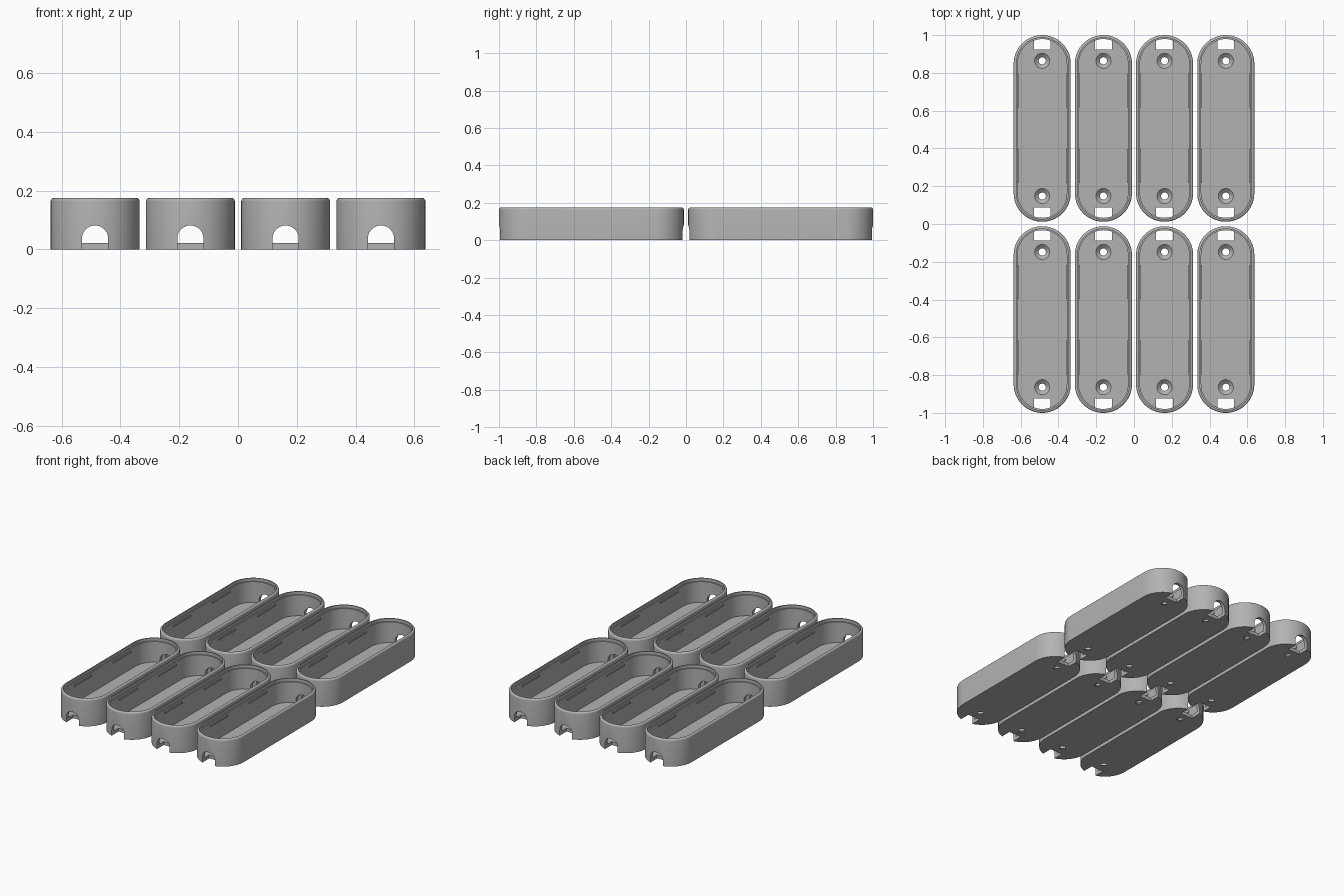
import bpy, bmesh, math
from math import sin, cos, pi

if "Cube" in bpy.data.objects:
    bpy.data.objects.remove(bpy.data.objects["Cube"])

WIDTH, LENGTH, HEIGHT, FLOOR = 0.302, 0.988, 0.175, 0.022
RADIUS = WIDTH / 2
STRAIGHT = LENGTH / 2 - RADIUS
PITCH_X, PITCH_Y = 0.324, 1.012

grey = bpy.data.materials.new("plain grey")
grey.use_nodes = True
GREY = (0.45, 0.45, 0.45, 1)
grey.diffuse_color = GREY
grey.node_tree.nodes["Principled BSDF"].inputs["Base Color"].default_value = GREY


def stadium(inset, z, steps=32):
    """Closed rounded outline, narrowed by inset."""
    r = RADIUS - inset
    pts = []
    for side in (1, -1):
        for i in range(steps + 1):
            a = pi * i / steps
            pts.append((side * r * cos(a), side * (STRAIGHT + r * sin(a)), z))
    return pts


def circle(r, y, z, steps=32):
    return [(r * cos(2 * pi * i / steps), y + r * sin(2 * pi * i / steps), z)
            for i in range(steps)]


def arch(y, half=0.0445, spring=0.037, low=-0.02, steps=20):
    """Round-topped doorway outline."""
    top = [(half * cos(pi * i / steps), y, spring + half * sin(pi * i / steps))
           for i in range(steps + 1)]
    return [(half, y, low)] + top + [(-half, y, low)]


def loft(name, rings):
    """Skin a stack of outlines and cap both ends."""
    bm = bmesh.new()
    loops = [[bm.verts.new(p) for p in ring] for ring in rings]
    for a, b in zip(loops, loops[1:]):
        n = len(a)
        for i in range(n):
            j = (i + 1) % n
            bm.faces.new((a[i], a[j], b[j], b[i]))
    bm.faces.new(loops[0][::-1])
    bm.faces.new(loops[-1])
    bmesh.ops.recalc_face_normals(bm, faces=bm.faces)
    mesh = bpy.data.meshes.new(name)
    bm.to_mesh(mesh)
    bm.free()
    mesh.materials.append(grey)
    obj = bpy.data.objects.new(name, mesh)
    bpy.context.collection.objects.link(obj)
    return obj


# Shell: outer wall, rounded rim, lid ledge, inner wall, floor
ROUND = 0.011
rim = [(ROUND * (1 - cos(a)), HEIGHT - ROUND + ROUND * sin(a))
       for a in (pi / 2 * i / 5 for i in range(6))]
profile = [(0, 0)] + rim + [(0.014, HEIGHT), (0.014, 0.155), (0.021, 0.155), (0.021, FLOOR)]
tray = loft("tray", [stadium(inset, z) for inset, z in profile])

# Cable openings and countersunk screw holes at both ends
cutters = []
for side in (1, -1):
    cutters.append(loft("cable_cutter", [arch(side * 0.418), arch(side * 0.55)]))
    y = side * 0.358
    cutters.append(loft("screw_cutter", [circle(r, y, z) for r, z in (
        (0.019, -0.02), (0.019, 0.004), (0.04, FLOOR), (0.04, FLOOR + 0.02))]))

bpy.context.view_layer.objects.active = tray
for cutter in cutters:
    cutter.hide_render = True
    mod = tray.modifiers.new("cut", 'BOOLEAN')
    mod.operation = 'DIFFERENCE'
    mod.solver = 'EXACT'
    mod.object = cutter
    bpy.ops.object.modifier_apply(modifier=mod.name)
for cutter in cutters:
    bpy.data.objects.remove(cutter)

bpy.ops.object.select_all(action='DESELECT')
tray.select_set(True)
bpy.ops.object.shade_smooth_by_angle(angle=math.radians(30))

# Snap ridge for the lid, on the inside of the long walls
ridge_mesh = bpy.data.meshes.new("snap_ridge")
bm = bmesh.new()
bmesh.ops.create_cube(bm, size=1)
bmesh.ops.scale(bm, vec=(0.01, 0.18, 0.01), verts=bm.verts)
bm.to_mesh(ridge_mesh)
bm.free()
ridge_mesh.materials.append(grey)

# Four by two layout of identical trays
tray_mesh = tray.data
bpy.data.objects.remove(tray)
for row in (-0.5, 0.5):
    for col in (-1.5, -0.5, 0.5, 1.5):
        x, y = col * PITCH_X, row * PITCH_Y
        body = bpy.data.objects.new("tray", tray_mesh)
        body.location = (x, y, 0)
        bpy.context.collection.objects.link(body)
        for sx in (-1, 1):
            for sy in (-1, 1):
                ridge = bpy.data.objects.new("snap_ridge", ridge_mesh)
                ridge.location = (x + sx * (RADIUS - 0.021), y + sy * 0.2, 0.135)
                bpy.context.collection.objects.link(ridge)
